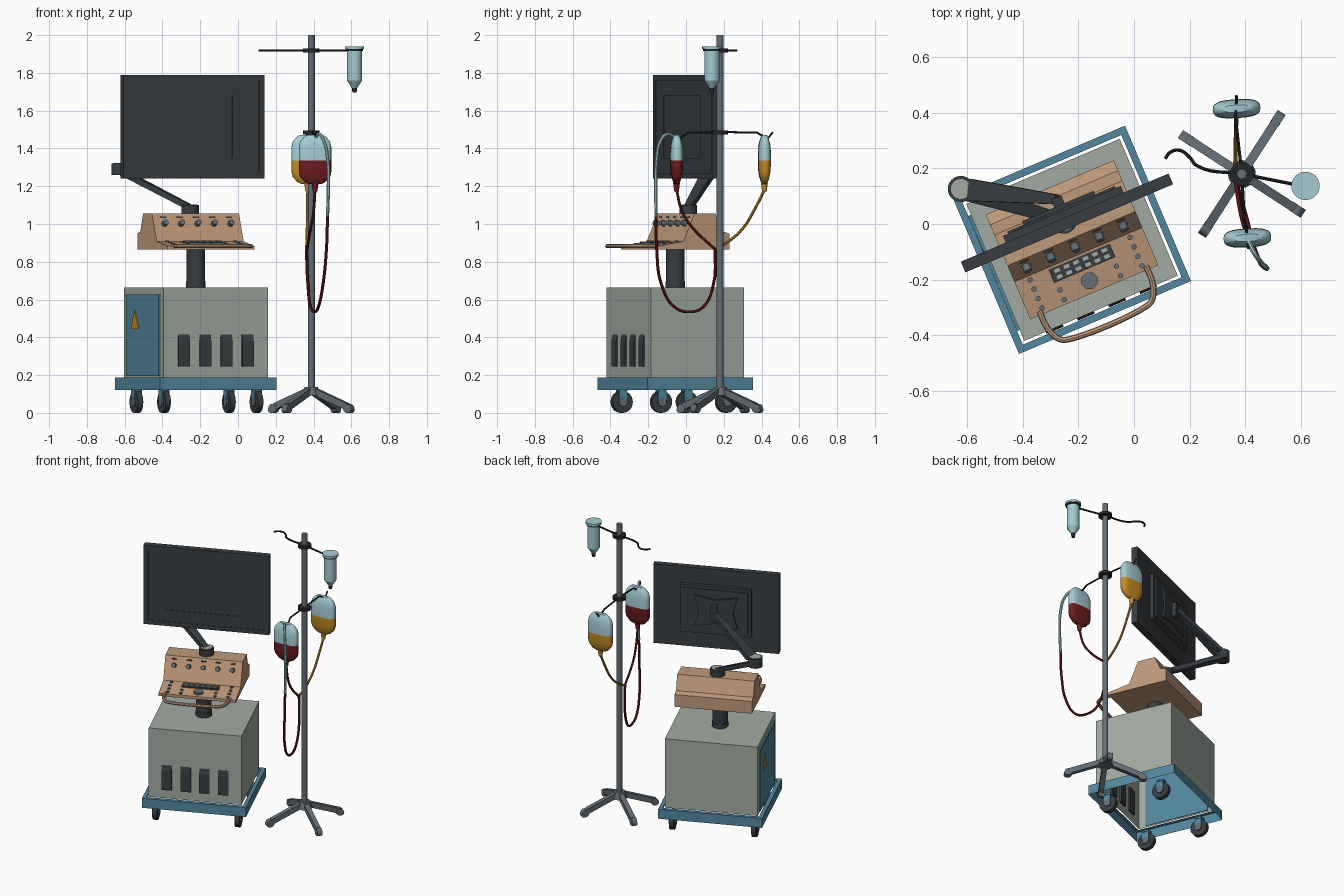
import bpy, bmesh, math
from mathutils import Matrix, Vector

if "Cube" in bpy.data.objects:
    bpy.data.objects.remove(bpy.data.objects["Cube"])

def material(name, rgb):
    m = bpy.data.materials.new(name)
    m.diffuse_color = (*rgb, 1)
    m.use_nodes = True
    m.node_tree.nodes["Principled BSDF"].inputs["Base Color"].default_value = m.diffuse_color
    return m

GREY = material("grey_green", (.36, .41, .36))
BLUE = material("trolley_blue", (.085, .245, .35))
TAN = material("console_tan", (.53, .325, .20))
DARK = material("charcoal", (.040, .048, .055))
BLACK = material("black", (.017, .02, .023))
STEEL = material("steel", (.125, .152, .175))
CLEAR = material("pale_blue", (.37, .60, .65))
RED = material("blood_red", (.16, .012, .014))
AMBER = material("amber", (.55, .27, .022))

WORLD = Matrix.Identity(4)
CART = Matrix.Translation((-.223, -.057, 0)) @ Matrix.Rotation(math.radians(23), 4, 'Z')
PX, PY = .388, .18  # drip stand centre

def finish(name, bm, mats, frame=WORLD, smooth=False, rule=None):
    bm.transform(frame)
    bmesh.ops.recalc_face_normals(bm, faces=bm.faces)
    if rule:
        for f in bm.faces:
            f.material_index = rule(f)
    me = bpy.data.meshes.new(name)
    bm.to_mesh(me)
    bm.free()
    for m in mats:
        me.materials.append(m)
    ob = bpy.data.objects.new(name, me)
    bpy.context.collection.objects.link(ob)
    if smooth:
        bpy.ops.object.select_all(action='DESELECT')
        ob.select_set(True)
        bpy.context.view_layer.objects.active = ob
        bpy.ops.object.shade_smooth_by_angle(angle=math.radians(35))
    return ob

def box(name, c, s, mat, frame=CART, hole=None, open_bottom=False):
    """Box; may lack its bottom, and may have a rectangular hole in its top."""
    bm = bmesh.new()
    bmesh.ops.create_cube(bm, size=1, matrix=Matrix.Translation(c) @ Matrix.Diagonal((*s, 1)))
    bm.normal_update()
    if open_bottom:
        bmesh.ops.delete(bm, geom=[f for f in bm.faces if f.normal.z < -.9], context='FACES_ONLY')
    if hole:
        top = [f for f in bm.faces if f.normal.z > .9]
        bmesh.ops.inset_region(bm, faces=top, thickness=hole)
        bmesh.ops.delete(bm, geom=top, context='FACES_ONLY')
    return finish(name, bm, [mat], frame)

def cyl(name, c, r, h, mat, d=(0, 0, 1), r2=None, n=24, frame=WORLD):
    bm = bmesh.new()
    rot = Vector(d).to_track_quat('Z', 'Y').to_matrix().to_4x4()
    bmesh.ops.create_cone(bm, cap_ends=True, segments=n, radius1=r, radius2=r if r2 is None else r2,
                          depth=h, matrix=Matrix.Translation(c) @ rot)
    return finish(name, bm, [mat], frame, n > 8)

def prism(name, pts, axis, a, b, mat, frame=CART):
    """Extrude a profile of (other axis, z) points along x or y from a to b."""
    bm = bmesh.new()
    f = bm.faces.new([bm.verts.new((a, p, z) if axis == 'x' else (p, a, z)) for p, z in pts])
    ext = bmesh.ops.extrude_face_region(bm, geom=[f])['geom']
    off = (b - a, 0, 0) if axis == 'x' else (0, b - a, 0)
    bmesh.ops.translate(bm, vec=off, verts=[v for v in ext if isinstance(v, bmesh.types.BMVert)])
    return finish(name, bm, [mat], frame)

def bar(name, p0, p1, w0, w1, t0, t1, mat):
    """Tapered flat bar between two points."""
    p0, p1 = Vector(p0), Vector(p1)
    side = (p1 - p0).cross(Vector((0, 0, 1))).normalized()
    up = side.cross(p1 - p0).normalized()
    bm = bmesh.new()
    for p, w, t in ((p0, w0, t0), (p1, w1, t1)):
        for i, j in ((-.5, -.5), (-.5, .5), (.5, -.5), (.5, .5)):
            bm.verts.new(p + side * w * i + up * t * j)
    bmesh.ops.convex_hull(bm, input=bm.verts)
    bmesh.ops.dissolve_limit(bm, angle_limit=.01, verts=bm.verts, edges=bm.edges)
    return finish(name, bm, [mat])

def tube(name, pts, r, mat, frame=WORLD, smooth=True):
    cu = bpy.data.curves.new(name + "_path", 'CURVE')
    cu.dimensions = '3D'
    cu.bevel_depth, cu.bevel_resolution, cu.use_fill_caps = r, 2, True
    sp = cu.splines.new('BEZIER' if smooth else 'POLY')
    if smooth:
        sp.bezier_points.add(len(pts) - 1)
        for bp, p in zip(sp.bezier_points, pts):
            bp.co = p
            bp.handle_left_type = bp.handle_right_type = 'AUTO'
        sp.resolution_u = 6
    else:
        sp.points.add(len(pts) - 1)
        for q, p in zip(sp.points, pts):
            q.co = (*p, 1)
    tmp = bpy.data.objects.new("tmp", cu)
    bpy.context.collection.objects.link(tmp)
    me = bpy.data.meshes.new_from_object(tmp.evaluated_get(bpy.context.evaluated_depsgraph_get()))
    bm = bmesh.new()
    bm.from_mesh(me)
    bpy.data.objects.remove(tmp)
    bpy.data.meshes.remove(me)
    return finish(name, bm, [mat], frame, True, lambda f: 0)

# Trolley base and cabinet, hollow and open underneath
box("trolley_base", (0, 0, .154), (.672, .607, .066), BLUE, hole=.036, open_bottom=True)
box("cabinet", (0, 0, .425), (.60, .535, .48), GREY, open_bottom=True)
box("side_panel", (-.302, 0, .41), (.012, .44, .43), BLUE)
box("side_panel_ledge", (-.303, 0, .622), (.014, .45, .012), BLUE)
prism("warning_triangle", [(.045, .445), (.15, .445), (.0975, .545)], 'x', -.312, -.305, AMBER)
for i in range(4):
    u = (i - 1.5) * .122
    prism("front_vent", [(-.255, .245), (-.276, .245), (-.276, .378), (-.268, .415), (-.255, .415)],
          'x', u - .033, u + .033, DARK)

# Casters, aligned with the cart
for su in (-1, 1):
    for sv in (-1, 1):
        x, y = su * .266, sv * .187 - .008
        cyl("caster_wheel", (x, y, .058), .058, .030, DARK, (1, 0, 0), frame=CART)
        cyl("caster_hub", (x, y, .058), .024, .046, STEEL, (1, 0, 0), n=16, frame=CART)
        for s in (-1, 1):
            box("caster_fork", (x + s * .019, y, .088), (.006, .045, .07), BLUE)
        cyl("caster_swivel", (x, y, .122), .03, .012, BLUE, n=16, frame=CART)

# Column and console
cyl("column", (0, 0, .765), .049, .21, DARK, frame=CART)
cyl("column_collar", (0, 0, .68), .052, .03, DARK, frame=CART)
prism("console", [(-.205, .865), (.205, .865), (.205, .95), (.165, .96), (.125, 1.055),
                  (.005, 1.055), (-.058, .908), (-.205, .884)], 'x', -.25, .25, TAN)
def deck(v):  # height of the sloping front deck
    return .908 + (v + .058) * .163
def slope(z):  # depth of the steep knob panel
    return .005 - (1.055 - z) * .43
NORM = (0, -.919, .394)
for i in range(5):
    u = (i - 2) * .0945
    cyl("knob", (u, slope(1.0) - .010, 1.0045), .016, .030, STEEL, NORM, .015, 12, CART)
    box("knob_label", (u, slope(1.036), 1.036), (.034, .006, .009), DARK)
box("keyboard", (0, -.092, deck(-.092) + .001), (.24, .052, .010), DARK)
for i in range(6):
    for j in (-1, 1):
        box("key", ((i - 2.5) * .037, -.092 + j * .012, deck(-.092) + .007), (.021, .013, .006), GREY)
cyl("trackball", (0, -.16, deck(-.16) + .003), .032, .014, STEEL, n=8, frame=CART)
for s in (-1, 1):
    for u, v in [(.195, -.073 - .037 * k) for k in range(4)] + [(.11, -.15), (.11, -.187)]:
        cyl("button", (s * u, v, deck(v) + .002), .010, .010, STEEL, n=8, frame=CART)
half = [(.208, -.19), (.207, -.25), (.197, -.285), (.18, -.312), (.15, -.325)]
tube("front_handle", [(-u, v, .883) for u, v in half] + [(u, v, .883) for u, v in half[::-1]],
     .011, TAN, CART)

# Monitor with stepped frame around a recessed screen
box("monitor", (.007, .067, 1.515), (.812, .034, .55), DARK)
def frame_bars(name, w, h, b, v0, v1, x=.007):
    for s in (-1, 1):
        box(name + "_side", (x + s * (w - b) / 2, (v0 + v1) / 2, 1.515), (b, v1 - v0, h), DARK)
        box(name + "_rail", (x, (v0 + v1) / 2, 1.515 + s * (h - b) / 2), (w - 2 * b, v1 - v0, b), DARK)
frame_bars("bezel", .812, .55, .03, .042, .050)
frame_bars("screen_border", .752, .49, .08, .046, .050)
box("screen_edge", (-.295, .048, 1.515), (.055, .004, .33), DARK)
box("screen_edge", (.266, .048, 1.515), (.074, .004, .33), DARK)
box("monitor_back", (.007, .095, 1.515), (.46, .03, .33), DARK)
box("monitor_back_step", (.007, .113, 1.515), (.42, .010, .29), DARK)
prism("mount_plate", [(-.14, 1.405), (0, 1.435), (.14, 1.405), (.11, 1.515), (.14, 1.625),
                      (0, 1.595), (-.14, 1.625), (-.11, 1.515)], 'y', .115, .132, DARK)
box("mount_hub", (.007, .142, 1.515), (.04, .04, .10), DARK)

# Folding arm
elbow = Vector((-.623, .126, 1.29))
base = CART @ Vector((0, .075, 1.075))
hub = CART @ Vector((.007, .155, 1.515))
for name, c, h in (("arm_base", base, .05), ("arm_elbow", elbow, .062)):
    cyl(name, c, .047, h, DARK)
    cyl(name + "_cap", c + Vector((0, 0, h / 2)), .036, .006, GREY)
bar("lower_arm", base + Vector((0, 0, .012)), elbow - Vector((0, 0, .01)), .04, .075, .03, .03, DARK)
bar("upper_arm", elbow + (hub - elbow) * .09, hub, .08, .035, .03, .028, DARK)

# Drip stand: pole, four legs with rounded feet
cyl("stand_pole", (PX, PY, 1.05), .0185, 1.9, STEEL, n=16)
cyl("stand_hub", (PX, PY, .115), .05, .045, STEEL, r2=.034)
for k in range(4):
    a = math.radians(57 + 90 * k)
    d = Vector((math.cos(a), math.sin(a), 0))
    c = Vector((PX, PY, 0))
    bar("stand_leg", c + d * .02 + Vector((0, 0, .115)), c + d * .225 + Vector((0, 0, .034)),
        .032, .032, .035, .035, STEEL)
    for r, dist in ((.024, .236), (.0175, .246)):
        cyl("stand_foot", c + d * dist + Vector((0, 0, r)), r, .034, STEEL, d.cross(Vector((0, 0, 1))))
for z in (1.918, 1.485):
    cyl("clamp", (PX, PY, z), .043, .02, BLACK, n=20)

# Top rail with drip bottle and open hook
tube("top_rail", [(.575, .143, 1.918), (PX, PY, 1.918), (.226, .21, 1.918), (.20, .24, 1.918),
                  (.165, .265, 1.918), (.13, .258, 1.918), (.112, .235, 1.918)], .006, BLACK)
B = (.617, .137)
cyl("bottle_ring", (*B, 1.922), .046, .010, BLACK)
cyl("bottle_rim", (*B, 1.934), .051, .014, CLEAR)
cyl("bottle_body", (*B, 1.843), .04, .166, CLEAR)
cyl("bottle_neck", (*B, 1.74), .014, .04, CLEAR, r2=.04)
cyl("bottle_tip", (*B, 1.708), .011, .026, BLACK, r2=.014, n=12)

# Lower rail and two fluid bags
tube("lower_rail", [(.368, .46, 1.487), (.369, .437, 1.458), (.366, .415, 1.462), (.366, .375, 1.484),
                    (PX, PY, 1.487), (.397, .01, 1.483), (.405, -.025, 1.458), (.408, -.05, 1.455),
                    (.412, -.088, 1.478)], .0055, BLACK, smooth=False)
RINGS = [(1.212, .034, .011), (1.222, .055, .018), (1.25, .080, .026), (1.275, .086, .031), (1.335, .086, .034),
         (1.41, .086, .032), (1.438, .079, .026), (1.46, .06, .019), (1.47, .045, .013)]
def power(c):  # squarer than an ellipse
    return math.copysign(abs(c) ** .7, c)
def bag(name, x, y, fluid):
    bm = bmesh.new()
    angles = [t * math.pi / 12 for t in range(24)]
    rows = [[bm.verts.new((w * power(math.cos(t)), h * power(math.sin(t)), z)) for t in angles] for z, w, h in RINGS]
    for r0, r1 in zip(rows, rows[1:]):
        for i in range(24):
            j = (i + 1) % 24
            bm.faces.new((r0[i], r0[j], r1[j], r1[i]))
    bm.faces.new(rows[0])
    bm.faces.new(rows[-1])
    turn = Matrix.Translation((x, y, 0)) @ Matrix.Rotation(.06, 4, 'Z')
    finish(name, bm, [CLEAR, fluid], turn, True, lambda f: int(f.calc_center_median().z < 1.335))
    cyl(name + "_spout", (x, y, 1.194), .012, .044, fluid, r2=.018, n=12)
bag("amber_bag", .369, .415, AMBER)
bag("red_bag", .408, -.05, RED)

# Tubing
tube("amber_tube", [(.369, .415, 1.18), (.368, .37, 1.09), (.366, .295, .97), (.364, .205, .895),
                    (.362, .165, .875)], .0075, AMBER)
tube("red_tube", [(.408, -.05, 1.18), (.40, -.02, 1.065), (.385, .035, .98), (.365, .155, .865)], .0075, RED)
tube("loop_tube", [(.362, .155, .87), (.37, .145, .68), (.385, .09, .56), (.405, .02, .535), (.425, -.06, .56),
                   (.45, -.13, .68), (.468, -.155, .865), (.474, -.158, 1.04)], .008, RED)
tube("upper_tube", [(.474, -.158, 1.04), (.478, -.16, 1.18), (.475, -.155, 1.34), (.455, -.135, 1.44),
                    (.43, -.10, 1.475), (.41, -.06, 1.462)], .009, CLEAR)
